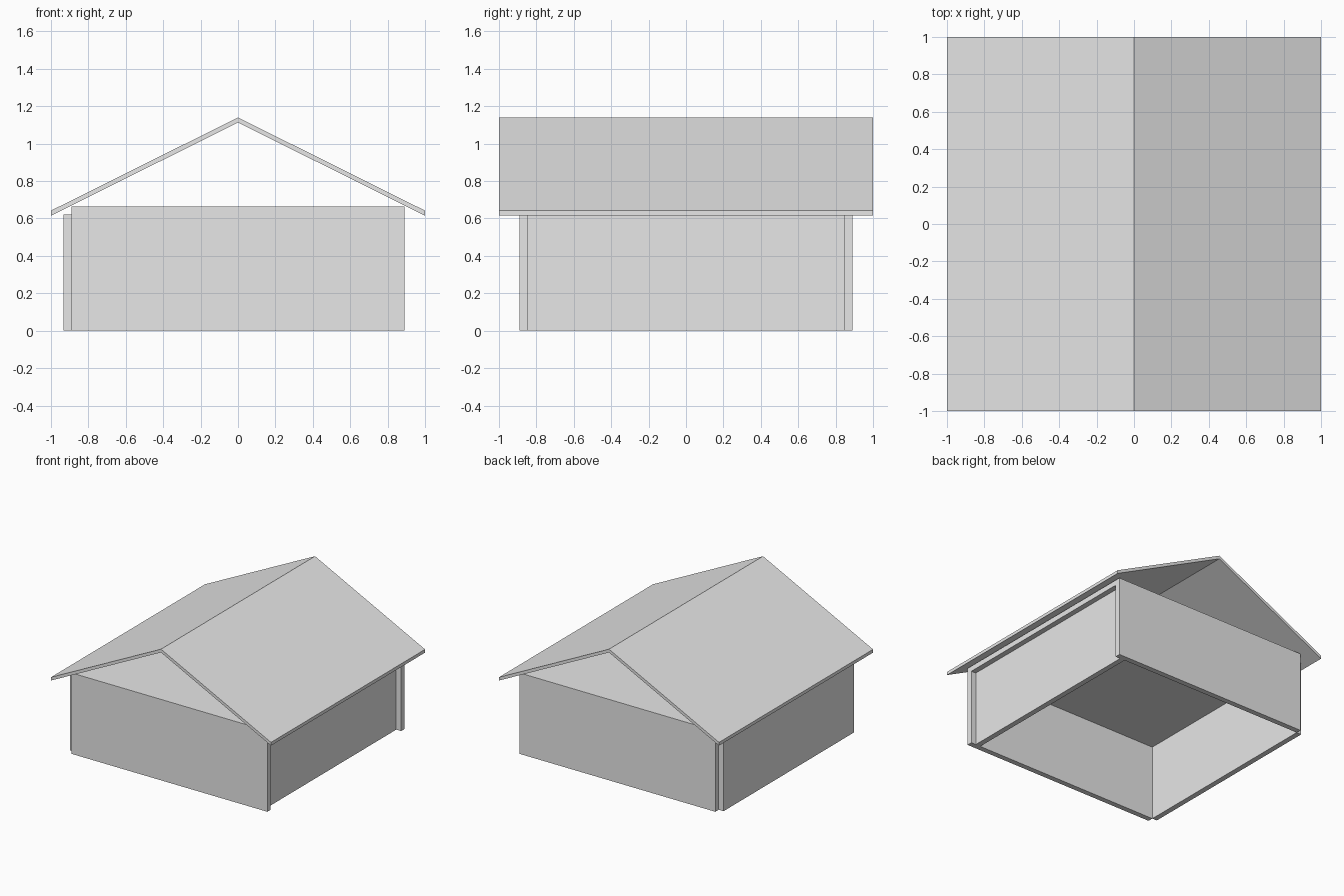
import bpy, bmesh

if "Cube" in bpy.data.objects:
    bpy.data.objects.remove(bpy.data.objects["Cube"])

grey = bpy.data.materials.new("light_grey")
grey.diffuse_color = (0.8, 0.8, 0.8, 1.0)
grey.use_nodes = True
grey.node_tree.nodes["Principled BSDF"].inputs["Base Color"].default_value = grey.diffuse_color

T = 0.044      # panel thickness
W = 0.89       # half width of the house
H = 0.665      # wall height


def finish(name, bm):
    bmesh.ops.recalc_face_normals(bm, faces=bm.faces)
    mesh = bpy.data.meshes.new(name)
    bm.to_mesh(mesh)
    bm.free()
    mesh.materials.append(grey)
    obj = bpy.data.objects.new(name, mesh)
    bpy.context.collection.objects.link(obj)
    return obj


def panel(name, x, y, z):
    """Box panel given by its (min, max) range on each axis."""
    bm = bmesh.new()
    bmesh.ops.create_cube(bm, size=1)
    for v in bm.verts:
        v.co = [r[0] if c < 0 else r[1] for c, r in zip(v.co, (x, y, z))]
    return finish(name, bm)


# Front and back walls, full height
panel("front_wall", (-W, W), (-W, -W + T), (0, H))
panel("back_wall", (-W, W), (W - T, W), (0, H))

# Side walls, between front and back and below the ceiling; both sit offset to the left
inner = (-W + T, W - T)
panel("left_wall", (-W - T, -W), inner, (0, H - T))
panel("right_wall", (W - 2 * T, W - T), inner, (0, H - T))

# Ceiling slab resting on the side walls
panel("ceiling", (-W, W), inner, (H - T, H))

# Gabled roof: chevron profile extruded along y
profile = [(-1, 0.615), (0, 1.113), (1, 0.615), (1, 0.642), (0, 1.14), (-1, 0.642)]
bm = bmesh.new()
front = [bm.verts.new((x, -1, z)) for x, z in profile]
back = [bm.verts.new((x, 1, z)) for x, z in profile]
for i in range(6):
    j = (i + 1) % 6
    bm.faces.new((front[i], front[j], back[j], back[i]))
for ring in (front, back):
    bm.faces.new((ring[0], ring[1], ring[4], ring[5]))
    bm.faces.new((ring[1], ring[2], ring[3], ring[4]))
finish("roof", bm)
